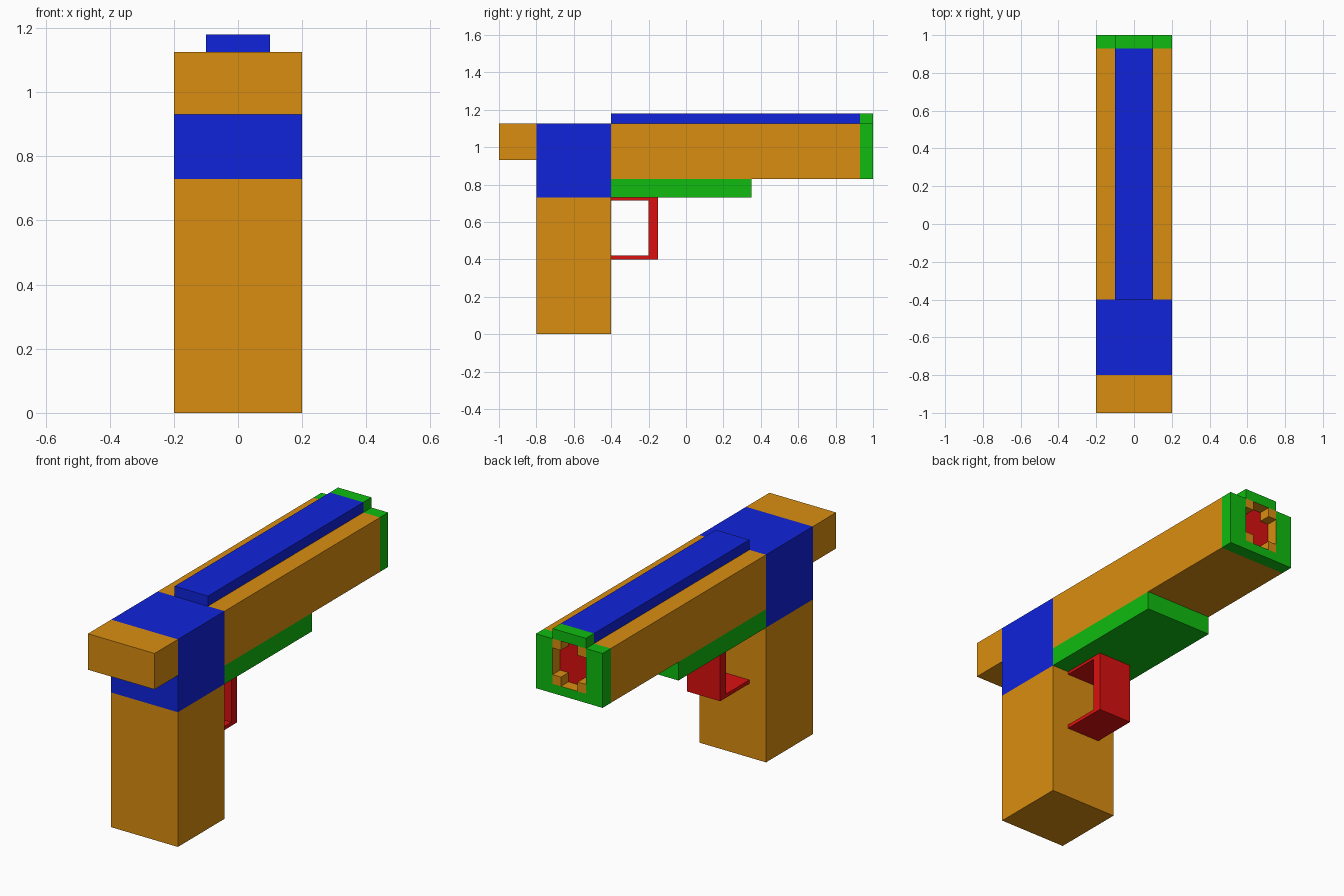
import bpy
import bmesh

if "Cube" in bpy.data.objects:
    bpy.data.objects.remove(bpy.data.objects["Cube"])


def material(name, rgb):
    m = bpy.data.materials.new(name)
    m.diffuse_color = (*rgb, 1.0)
    m.use_nodes = True
    m.node_tree.nodes["Principled BSDF"].inputs["Base Color"].default_value = m.diffuse_color
    return m


ORANGE = material("orange", (0.70, 0.27, 0.005))
BLUE = material("blue", (0.005, 0.017, 0.70))
GREEN = material("green", (0.005, 0.50, 0.005))
RED = material("red", (0.70, 0.005, 0.005))


def box(name, mat, x, y, z, inner=None):
    """Box from (min, max) ranges; faces pointing along 'inner' turn orange."""
    bm = bmesh.new()
    bmesh.ops.create_cube(bm, size=1.0)
    for v in bm.verts:
        v.co = [r[0] if c < 0 else r[1] for c, r in zip(v.co, (x, y, z))]
    bm.normal_update()
    if inner:
        for f in bm.faces:
            if sum(a * b for a, b in zip(f.normal, inner)) > 0.9:
                f.material_index = 1
    mesh = bpy.data.meshes.new(name)
    bm.to_mesh(mesh)
    bm.free()
    mesh.materials.append(mat)
    if inner:
        mesh.materials.append(ORANGE)
    obj = bpy.data.objects.new(name, mesh)
    bpy.context.collection.objects.link(obj)
    return obj


FULL, HALF = (-0.2, 0.2), (-0.1, 0.1)
TIP = (0.93, 1.0)

# Handle, receiver and rear block
box("grip", ORANGE, FULL, (-0.8, -0.4), (0, 0.73))
box("receiver", BLUE, FULL, (-0.8, -0.4), (0.73, 1.125))
box("rear_block", ORANGE, FULL, (-1.0, -0.8), (0.93, 1.125))

# Barrel with top rail and lower fore-end
box("barrel", ORANGE, FULL, (-0.4, 0.93), (0.83, 1.125))
box("top_rail", BLUE, HALF, (-0.4, 0.93), (1.125, 1.18))
box("fore_end", GREEN, FULL, (-0.4, 0.35), (0.73, 0.83))

# Trigger guard: top strip, front plate, bottom strip
box("guard_top", RED, HALF, (-0.4, -0.2), (0.715, 0.73))
box("guard_front", RED, HALF, (-0.2, -0.15), (0.40, 0.73))
box("guard_bottom", RED, HALF, (-0.4, -0.2), (0.40, 0.42))

# Muzzle frame around a square bore lined in orange
box("muzzle_bottom", GREEN, HALF, TIP, (0.83, 0.88), (0, 0, 1))
box("muzzle_top", GREEN, HALF, TIP, (1.125, 1.18), (0, 0, -1))
for side, s in (("left", -1), ("right", 1)):
    box("muzzle_" + side, GREEN, sorted((s * 0.1, s * 0.2)), TIP,
        (0.83, 1.125), (-s, 0, 0))
    # Corner blocks that round off the bore
    for level, z in (("lower", (0.88, 0.93)), ("upper", (1.075, 1.125))):
        box(f"bore_corner_{level}_{side}", ORANGE,
            sorted((s * 0.05, s * 0.1)), TIP, z)

# Red plate at the back of the bore
box("bore_plate", RED, HALF, (0.93, 0.936), (0.88, 1.125))
